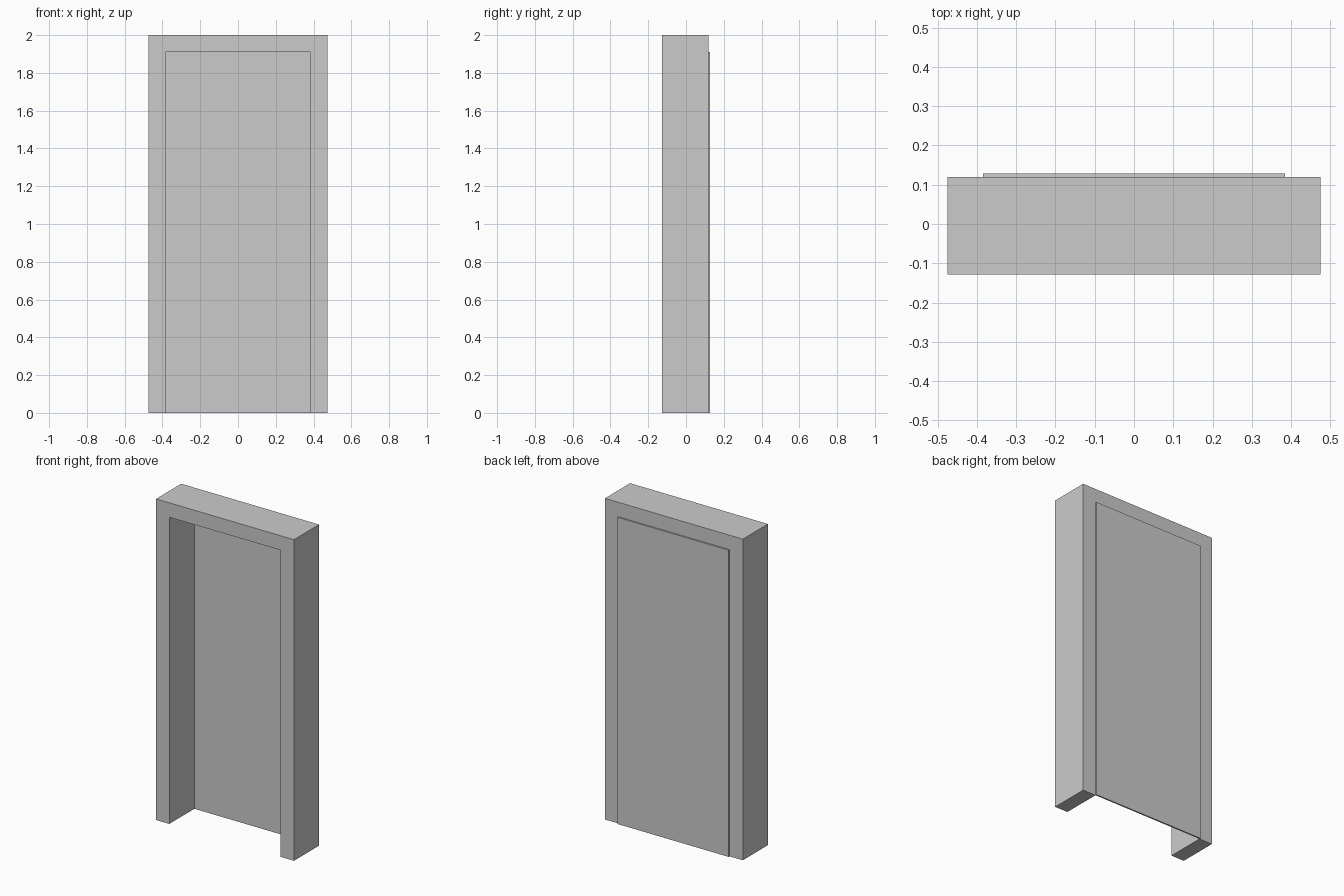
import bpy, bmesh

cube = bpy.data.objects.get("Cube")
if cube:
    bpy.data.objects.remove(cube, do_unlink=True)

HALF_WIDTH, HEIGHT = 0.475, 2.0
OPEN_HALF, OPEN_TOP = 0.384, 1.91
FRONT, BACK, PANEL_BACK = -0.128, 0.119, 0.128

grey = bpy.data.materials.new("light grey")
grey.use_nodes = True
colour = (0.6, 0.6, 0.6, 1.0)
grey.diffuse_color = colour
grey.node_tree.nodes["Principled BSDF"].inputs["Base Color"].default_value = colour


def extrude_profile(name, outline, y0, y1):
    """Extrude an x-z outline from y0 to y1."""
    bm = bmesh.new()
    face = bm.faces.new([bm.verts.new((x, y0, z)) for x, z in outline])
    result = bmesh.ops.extrude_face_region(bm, geom=[face], use_keep_orig=True)
    moved = [g for g in result["geom"] if isinstance(g, bmesh.types.BMVert)]
    bmesh.ops.translate(bm, verts=moved, vec=(0, y1 - y0, 0))
    bmesh.ops.recalc_face_normals(bm, faces=bm.faces)
    mesh = bpy.data.meshes.new(name)
    bm.to_mesh(mesh)
    bm.free()
    mesh.materials.append(grey)
    obj = bpy.data.objects.new(name, mesh)
    bpy.context.collection.objects.link(obj)
    return obj


# Door frame: two jambs and a header in one piece
right_half = [(OPEN_HALF, OPEN_TOP), (OPEN_HALF, 0),
              (HALF_WIDTH, 0), (HALF_WIDTH, HEIGHT)]
left_half = [(-x, z) for x, z in reversed(right_half)]
extrude_profile("door_frame", right_half + left_half, FRONT, BACK)

# Thin door panel closing the back of the opening
panel = [(-OPEN_HALF, 0), (OPEN_HALF, 0), (OPEN_HALF, OPEN_TOP), (-OPEN_HALF, OPEN_TOP)]
extrude_profile("door_panel", panel, BACK, PANEL_BACK)
